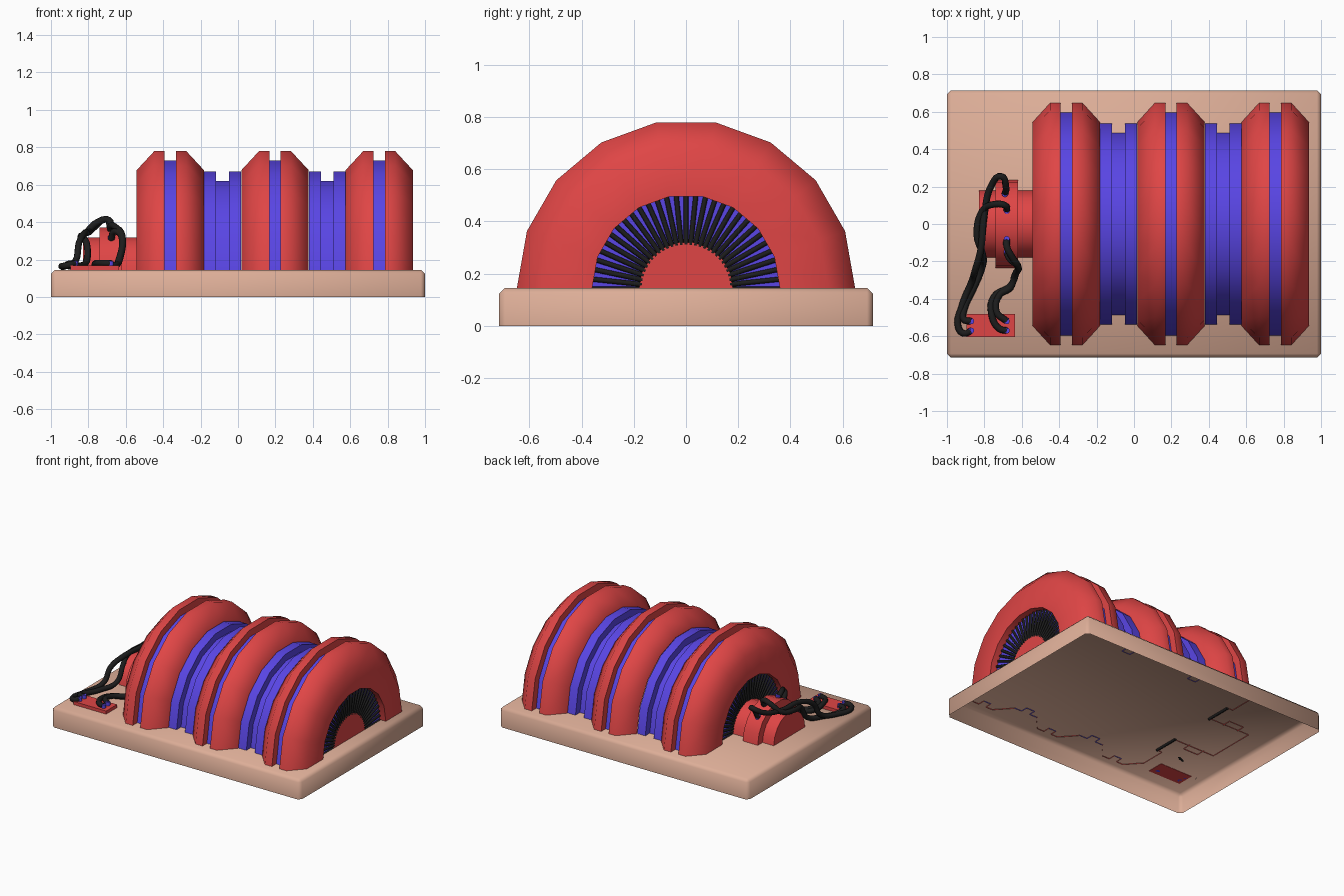
import bpy, bmesh, math

if "Cube" in bpy.data.objects:
    bpy.data.objects.remove(bpy.data.objects["Cube"])

AXIS_Z = 0.141   # height of the axis shared by all the arched parts


def material(name, rgb):
    m = bpy.data.materials.new(name)
    m.diffuse_color = (*rgb, 1)
    m.use_nodes = True
    m.node_tree.nodes["Principled BSDF"].inputs["Base Color"].default_value = m.diffuse_color
    return m


RED = material("red", (0.74, 0.06, 0.06))
PURPLE = material("purple", (0.1, 0.06, 0.78))
TAN = material("tan", (0.72, 0.42, 0.31))
BLACK = material("black", (0.012, 0.012, 0.012))


def finish(name, bm, mat, angle=None):
    me = bpy.data.meshes.new(name)
    bm.to_mesh(me)
    bm.free()
    ob = bpy.data.objects.new(name, me)
    bpy.context.collection.objects.link(ob)
    me.materials.append(mat)
    if angle:
        bpy.ops.object.select_all(action='DESELECT')
        ob.select_set(True)
        bpy.context.view_layer.objects.active = ob
        bpy.ops.object.shade_smooth_by_angle(angle=math.radians(angle))
    return ob


def box_mesh(x0, x1, y0, y1, z0, z1):
    bm = bmesh.new()
    bmesh.ops.create_cube(bm, size=1)
    for v in bm.verts:
        v.co = ((x0 + x1) / 2 + v.co.x * (x1 - x0),
                (y0 + y1) / 2 + v.co.y * (y1 - y0),
                (z0 + z1) / 2 + v.co.z * (z1 - z0))
    return bm


def arch(name, profile, mat, angle=65):
    """Sweep an open (x, radius) profile over a half turn, in 20 degree steps."""
    bm = bmesh.new()
    rows = []
    for i in range(10):
        a = math.radians(20 * i)
        rows.append([bm.verts.new((x, r * math.cos(a), AXIS_Z + r * math.sin(a)))
                     for x, r in profile])
    for a, b in zip(rows, rows[1:]):
        for k in range(len(profile) - 1):
            bm.faces.new((a[k], a[k + 1], b[k + 1], b[k]))
    bmesh.ops.remove_doubles(bm, verts=bm.verts[:], dist=1e-5)
    bmesh.ops.recalc_face_normals(bm, faces=bm.faces[:])
    return finish(name, bm, mat, angle)


# Base plate: a chamfered tray turned upside down, open underneath
bm = box_mesh(-1, 1, -0.715, 0.715, 0, 0.145)
edges = [e for e in bm.edges if max(v.co.z for v in e.verts) > 0.1]
bmesh.ops.bevel(bm, geom=edges, offset=0.022, segments=1, affect='EDGES')
bm.normal_update()
bmesh.ops.delete(bm, geom=[f for f in bm.faces if f.normal.z < -0.9], context='FACES')
finish("base_plate", bm, TAN, 60)

# Three pairs of chamfered casing rings, each pair with a core in its groove
for i, cx in enumerate((-0.362, 0.198, 0.755)):
    for side, s in (("left", -1), ("right", 1)):
        outer_end = (i, s) in ((0, -1), (2, 1))
        profile = [(0.03, 0.595), (0.03, 0.648), (0.086, 0.648), (0.18, 0.545)]
        # the end faces run inwards and turn into the recess
        profile += [(0.18, 0.36), (0.13, 0.36)] if outer_end else [(0.18, 0.536)]
        arch(f"casing_ring_{i + 1}_{side}", [(cx + s * x, r) for x, r in profile], RED)
    arch(f"groove_core_{i + 1}", [(cx - 0.03, 0.597), (cx + 0.03, 0.597)], PURPLE)

# Stepped spacers between the casings
for i, cx in enumerate((-0.083, 0.477)):
    arch(f"stepped_spacer_{i + 1}",
         [(cx - 0.098, 0.538), (cx - 0.034, 0.538), (cx - 0.034, 0.487), (cx + 0.034, 0.487),
          (cx + 0.034, 0.538), (cx + 0.098, 0.538)], PURPLE)

# Recessed end discs carrying the radial wire windings
bm = bmesh.new()
for side, x, out in (("left", -0.495, -1), ("right", 0.885, 1)):
    arch(f"winding_disc_{side}", [(x, 0.17), (x, 0.36)], PURPLE)
    for k in range(31):
        a = math.radians(6 * k)
        bar = bmesh.ops.create_cone(bm, cap_ends=True, segments=6, radius1=0.0095,
                                    radius2=0.0095, depth=0.19)["verts"]
        for v in bar:
            r, t = 0.265 + v.co.z, v.co.y
            v.co = (x + out * 0.002 + v.co.x,
                    r * math.cos(a) - t * math.sin(a),
                    AXIS_Z + r * math.sin(a) + t * math.cos(a))
bmesh.ops.recalc_face_normals(bm, faces=bm.faces[:])
finish("radial_windings", bm, BLACK, 65)

# Shaft ends, with a flange at the left end
arch("shaft_left", [(-0.83, 0), (-0.83, 0.18), (-0.495, 0.18)], RED)
arch("shaft_right", [(0.885, 0.18), (0.895, 0.18), (0.895, 0)], RED)
arch("shaft_flange", [(-0.74, 0.17), (-0.74, 0.235), (-0.62, 0.235), (-0.62, 0.17)], RED)

# Terminal block on the base
finish("terminal_block", box_mesh(-0.895, -0.635, -0.605, -0.48, 0.143, 0.168), RED)

# Four cables from the flange to the terminal block
CABLES = [
    [(-0.69, 0.16, 0.31), (-0.685, 0.20, 0.38), (-0.71, 0.255, 0.415), (-0.76, 0.21, 0.38),
     (-0.80, 0.05, 0.345), (-0.82, -0.14, 0.34), (-0.85, -0.25, 0.29), (-0.865, -0.30, 0.20),
     (-0.92, -0.44, 0.165), (-0.94, -0.55, 0.165), (-0.91, -0.585, 0.17), (-0.87, -0.57, 0.18)],
    [(-0.68, 0.07, 0.35), (-0.69, 0.10, 0.41), (-0.75, 0.105, 0.40), (-0.81, 0.07, 0.345),
     (-0.84, -0.06, 0.32), (-0.81, -0.16, 0.29), (-0.81, -0.23, 0.19), (-0.86, -0.35, 0.165),
     (-0.905, -0.45, 0.165), (-0.91, -0.51, 0.175), (-0.87, -0.52, 0.18)],
    [(-0.68, -0.08, 0.35), (-0.68, -0.12, 0.38), (-0.65, -0.18, 0.37), (-0.62, -0.225, 0.33),
     (-0.63, -0.26, 0.21), (-0.66, -0.33, 0.165), (-0.75, -0.39, 0.165), (-0.76, -0.49, 0.18),
     (-0.72, -0.56, 0.18), (-0.68, -0.57, 0.18)],
    [(-0.68, -0.15, 0.30), (-0.66, -0.19, 0.35), (-0.625, -0.22, 0.33), (-0.64, -0.28, 0.19),
     (-0.66, -0.34, 0.17), (-0.72, -0.38, 0.17), (-0.735, -0.47, 0.18), (-0.68, -0.52, 0.18)],
]
for i, path in enumerate(CABLES):
    cu = bpy.data.curves.new(f"cable_{i + 1}", 'CURVE')
    cu.dimensions = '3D'
    cu.bevel_depth = 0.018
    cu.bevel_resolution = 2
    cu.resolution_u = 5
    cu.use_fill_caps = True
    sp = cu.splines.new('BEZIER')
    sp.bezier_points.add(len(path) - 1)
    for p, co in zip(sp.bezier_points, path):
        p.co = co
        p.handle_left_type = p.handle_right_type = 'AUTO'
    cu.materials.append(BLACK)
    bpy.context.collection.objects.link(bpy.data.objects.new(f"cable_{i + 1}", cu))

    # Round connector pins at both cable ends
    for end, (x, y, z) in (("flange", path[0]), ("block", path[-1])):
        bm = bmesh.new()
        bmesh.ops.create_cone(bm, cap_ends=True, segments=10, radius1=0.016, radius2=0.016, depth=0.05)
        bmesh.ops.translate(bm, verts=bm.verts[:], vec=(x, y, z if end == "flange" else 0.168))
        finish(f"{end}_pin_{i + 1}", bm, PURPLE, 40)
